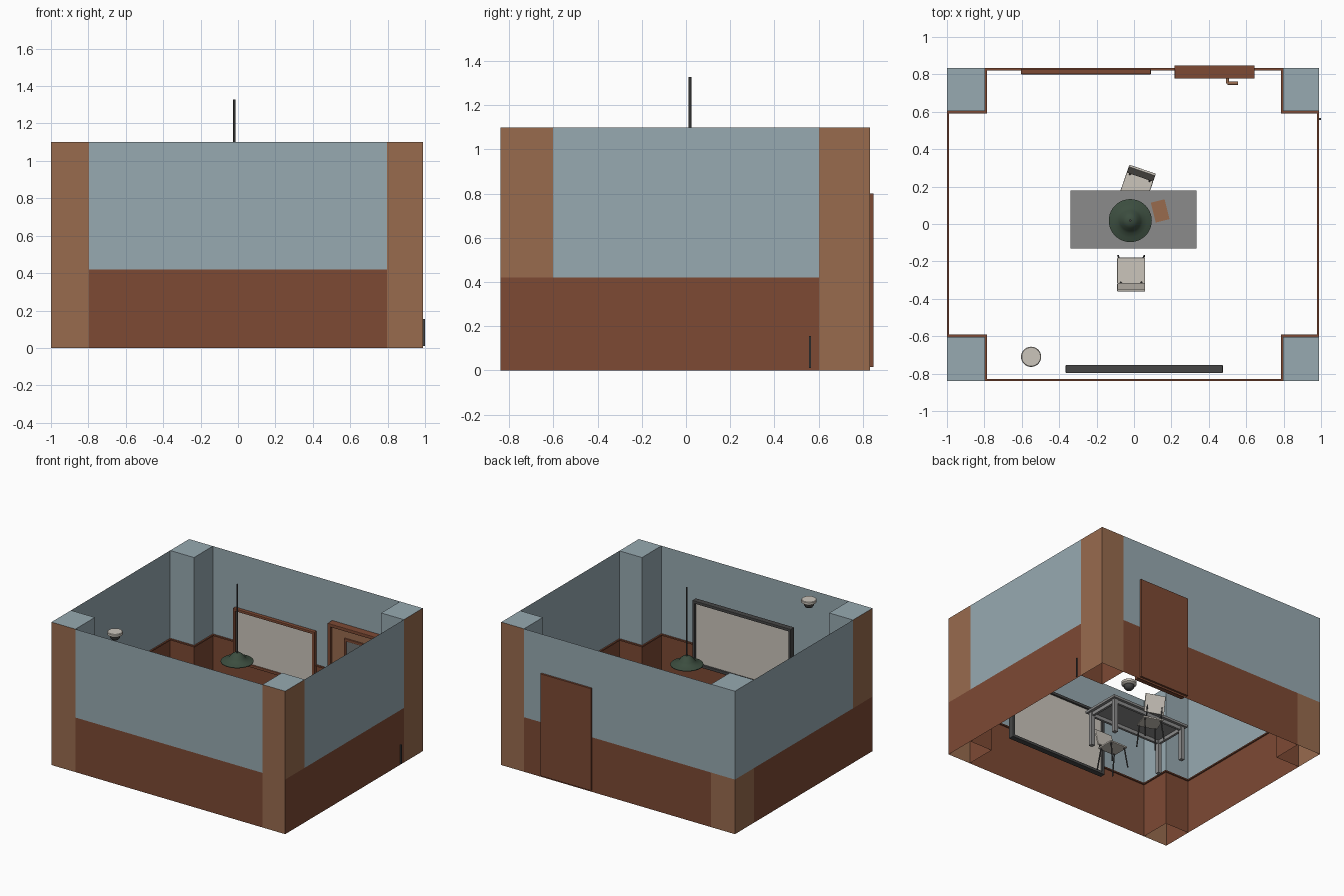
import bpy, bmesh, math
from mathutils import Vector, Matrix

if "Cube" in bpy.data.objects:
    bpy.data.objects.remove(bpy.data.objects["Cube"])


def mat(name, r, g, b):
    m = bpy.data.materials.new(name)
    m.diffuse_color = (r, g, b, 1)
    m.use_nodes = True
    m.node_tree.nodes["Principled BSDF"].inputs["Base Color"].default_value = m.diffuse_color
    return m


BLUE = mat("wall_blue", .31, .40, .44)
BROWN = mat("wood_brown", .205, .067, .034)
TAN = mat("tan", .314, .147, .076)
GREY = mat("table_grey", .26, .26, .26)
BEIGE = mat("off_white", .60, .56, .50)
DARK = mat("dark_grey", .06, .06, .06)
GREEN = mat("lamp_green", .045, .075, .05)
GLASS = mat("window_grey", .16, .17, .17)


def finish(name, bm, mats, smooth=False):
    me = bpy.data.meshes.new(name)
    bm.to_mesh(me)
    bm.free()
    ob = bpy.data.objects.new(name, me)
    bpy.context.collection.objects.link(ob)
    for m in mats:
        me.materials.append(m)
    if smooth:
        bpy.context.view_layer.objects.active = ob
        ob.select_set(True)
        bpy.ops.object.shade_smooth_by_angle(angle=math.radians(40))
        ob.select_set(False)
    return ob


def box(name, lo, hi, m, bevel=0, xf=None):
    bm = bmesh.new()
    bmesh.ops.create_cube(bm, size=1)
    lo, hi = Vector(lo), Vector(hi)
    for v in bm.verts:
        v.co = Vector([(lo[i] + hi[i]) / 2 + v.co[i] * (hi[i] - lo[i]) for i in range(3)])
    if bevel:
        bmesh.ops.bevel(bm, geom=bm.edges[:], offset=bevel, segments=2, affect='EDGES', profile=.5)
    if xf:
        bm.transform(xf)
    return finish(name, bm, [m])


def tube(name, pts, r, m, xf=None):
    """Straight round bars joining the given points."""
    bm = bmesh.new()
    for a, b in zip(pts, pts[1:]):
        a, b = Vector(a), Vector(b)
        d = b - a
        bmesh.ops.create_cone(bm, cap_ends=True, segments=10, radius1=r, radius2=r, depth=d.length,
                              matrix=Matrix.Translation((a + b) / 2) @ d.to_track_quat('Z', 'Y').to_matrix().to_4x4())
    if xf:
        bm.transform(xf)
    return finish(name, bm, [m], True)


def lathe(name, prof, centre, m, n=32):
    bm = bmesh.new()
    rings = [[bm.verts.new((centre[0] + r * math.cos(2 * math.pi * k / n),
                            centre[1] + r * math.sin(2 * math.pi * k / n), z)) for k in range(n)]
             for r, z in prof]
    for a, b in zip(rings, rings[1:]):
        for k in range(n):
            bm.faces.new((a[k], a[(k + 1) % n], b[(k + 1) % n], b[k]))
    bmesh.ops.recalc_face_normals(bm, faces=bm.faces[:])
    return finish(name, bm, [m], True)


def sheet(bm, path, z0, z1, idx):
    for (ax, ay), (bx, by) in zip(path, path[1:]):
        f = bm.faces.new([bm.verts.new(p) for p in
                          ((ax, ay, z0), (bx, by, z0), (bx, by, z1), (ax, ay, z1))])
        f.material_index = idx


# Room outline that steps round the four corner pillars
X0, X1, Y0, Y1, PX, PY, RAIL, TOP = -1, .99, -.84, .833, .797, .603, .42, 1.1


def outline(d=0):
    a, b, c, e, p, q = X0 + d, X1 - d, Y0 + d, Y1 - d, PX - d, PY - d
    pts = [(-p, c), (p, c), (p, -q), (b, -q), (b, q), (p, q), (p, e), (-p, e), (-p, q), (a, q), (a, -q), (-p, -q)]
    return pts + pts[:1]


bm = bmesh.new()
sheet(bm, outline(), 0, RAIL, 0)
sheet(bm, outline(), RAIL, TOP, 1)
finish("room_walls", bm, [BROWN, BLUE])

# Outer skins and tops of the corner pillars
for sx in (-1, 1):
    for sy in (-1, 1):
        x, y = (X1 if sx > 0 else X0), (Y1 if sy > 0 else Y0)
        bm = bmesh.new()
        end_path = [(sx * PX, y), (x, y)]
        side_path = [(x, y), (x, sy * PY)]
        upper = 1 if (sx < 0 and sy > 0) else 0
        for path in (end_path, side_path):
            sheet(bm, path, RAIL, TOP, upper)
            sheet(bm, path, 0, RAIL, 2 if (path is side_path and sy < 0) else 0)
        f = bm.faces.new([bm.verts.new(p) for p in ((sx * PX, sy * PY, TOP), (x, sy * PY, TOP),
                                                    (x, y, TOP), (sx * PX, y, TOP))])
        f.material_index = 1
        if f.calc_center_median() and sx * sy < 0:
            f.normal_flip()
        finish("corner_pillar", bm, [TAN, BLUE, BROWN])

# Wall rail
bm = bmesh.new()
out, inn = outline(), outline(.011)
sheet(bm, inn, RAIL - .005, RAIL + .005, 0)
for z in (RAIL - .005, RAIL + .005):
    for i in range(12):
        bm.faces.new([bm.verts.new((*p, z)) for p in (out[i], out[i + 1], inn[i + 1], inn[i])])
finish("wall_rail", bm, [BROWN])


# Framed boards on the back and front walls
def framed(name, x0, x1, y0, y1, z0, z1, w, fm, pm, panel_y):
    box(name + "_frame_left", (x0, y0, z0), (x0 + w, y1, z1), fm, .004)
    box(name + "_frame_right", (x1 - w, y0, z0), (x1, y1, z1), fm, .004)
    box(name + "_frame_top", (x0, y0, z1 - w), (x1, y1, z1), fm, .004)
    box(name + "_frame_bottom", (x0, y0, z0), (x1, y1, z0 + w), fm, .004)
    box(name + "_panel", (x0 + w, panel_y - .004, z0 + w), (x1 - w, panel_y + .004, z1 - w), pm)


framed("notice_board", -.605, .09, .80, .83, .27, .687, .02, BROWN, BEIGE, .815)
framed("mirror", -.365, .475, -.797, -.753, .30, .80, .022, DARK, BEIGE, -.772)

# Door with frame, window and handle
framed("door", .217, .645, .777, .83, .015, .80, .025, BROWN, TAN, .80)
box("door_outer_face", (.217, .825, .015), (.645, .848, .80), BROWN)
framed("door_window", .35, .51, .785, .80, .46, .715, .02, BROWN, GLASS, .795)
tube("door_handle", [(.50, .80, .39), (.50, .752, .39), (.555, .752, .39)], .009, TAN)

# Thin strip outside the right wall
box("wall_strip", (.99, .557, .01), (1.0, .566, .155), DARK)

# Table
box("table_top", (-.34, -.13, .262), (.333, .18, .28), GREY)
for sx in (-1, 1):
    for sy in (-1, 1):
        x, y = -.004 + sx * .305, .025 + sy * .125
        box("table_leg", (x - .015, y - .015, 0), (x + .015, y + .015, .262), GREY)
for s in (-1, 1):
    y, x = .025 + s * .125, -.004 + s * .305
    box("table_long_rail", (-.294, y - .009, .235), (.286, y + .009, .262), GREY)
    box("table_short_rail", (x - .009, -.085, .235), (x + .009, .135, .262), GREY)
box("folder", (-.038, -.055, 0), (.038, .055, .006), TAN,
    xf=Matrix.Translation((.14, .07, .28)) @ Matrix.Rotation(math.radians(14), 4, 'Z'))


# Chairs, built facing +y
def chair(x, y, deg):
    xf = Matrix.Translation((x, y, 0)) @ Matrix.Rotation(math.radians(deg), 4, 'Z')
    box("chair_seat", (-.075, -.07, .16), (.075, .07, .174), BEIGE, .005, xf)
    lean = xf @ Matrix.Translation((0, -.072, .2)) @ Matrix.Rotation(math.radians(14), 4, 'X')
    box("chair_back", (-.075, -.007, 0), (.075, .007, .138), BEIGE, .005, lean)
    for s in (-1, 1):
        tube("chair_front_leg", [(s * .06, .055, .162), (s * .07, .08, 0)], .005, DARK, xf)
        tube("chair_back_leg", [(s * .06, -.055, .162), (s * .07, -.085, 0)], .005, DARK, xf)
        tube("chair_back_post", [(s * .055, -.05, .16), (s * .055, -.072, .18), (s * .055, -.09, .25)],
             .005, DARK, xf)


chair(-.015, -.25, 0)
chair(.01, .188, 161)

# Hanging lamp
C = (-.02, .018)
lathe("lamp_shade", [(.006, .80), (.022, .798), (.04, .785), (.055, .765), (.068, .752), (.09, .744),
                     (.115, .736), (.115, .732), (.088, .740), (.065, .748), (.052, .761), (.036, .781),
                     (.0, .792)], C, GREEN, 40)
tube("lamp_rod", [(*C, .79), (*C, 1.327)], .006, DARK)
lathe("lamp_bulb", [(0, .735), (.015, .74), (.022, .755), (.014, .772), (.012, .788)], C, BEIGE, 20)

# Ceiling dome camera
D = (-.55, -.71)
lathe("camera_base", [(0, 1.10), (.05, 1.10), (.054, 1.096), (.054, 1.08), (.042, 1.07), (0, 1.07)], D, BEIGE)
lathe("camera_dome", [(.037, 1.07), (.035, 1.055), (.026, 1.042), (.012, 1.036), (0, 1.035)], D, DARK)
